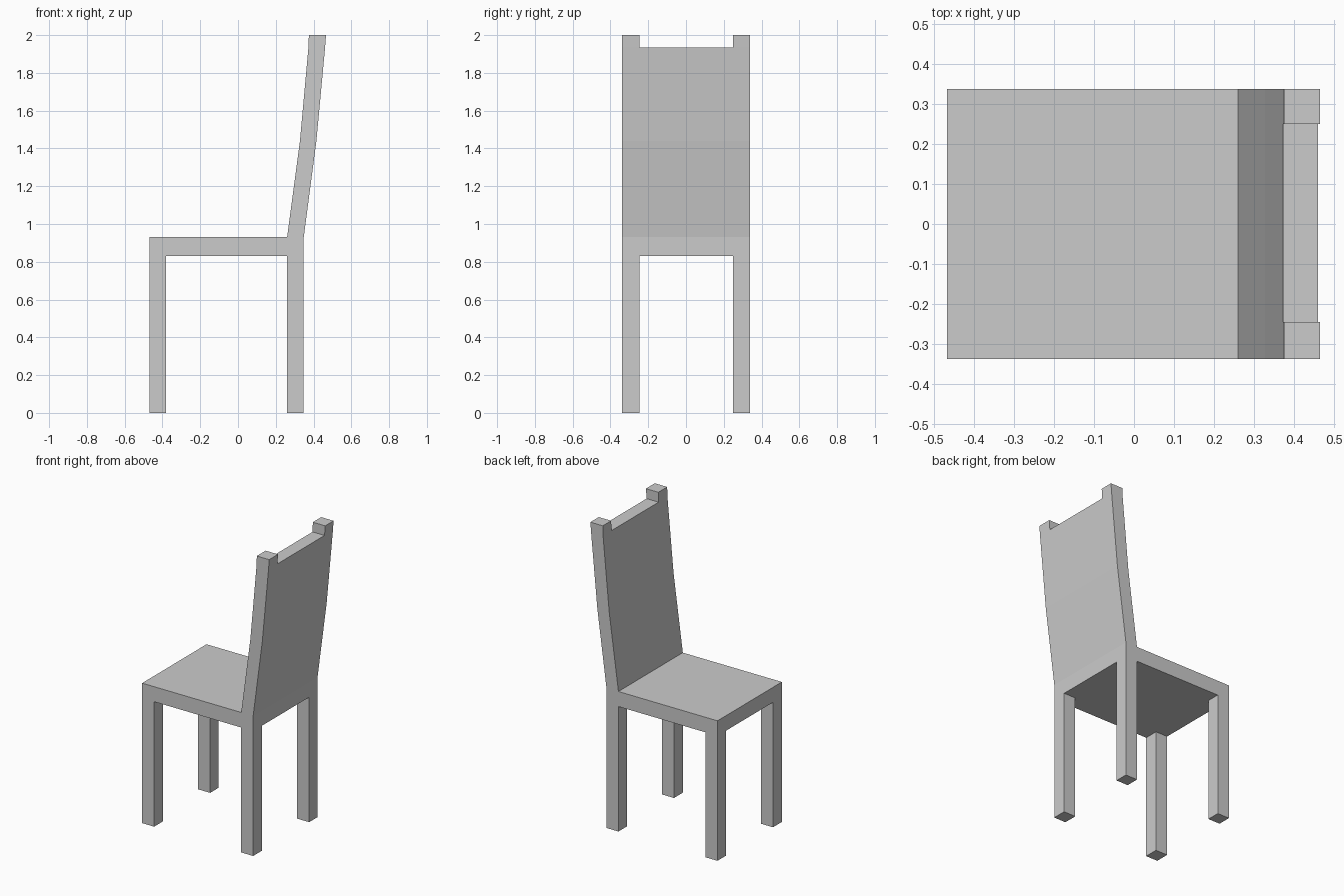
import bpy
import bmesh

if "Cube" in bpy.data.objects:
    bpy.data.objects.remove(bpy.data.objects["Cube"])

# Side ranges in y: full width, and the two slightly different rail widths
FULL = (-0.338, 0.338)
RAILS = {"left": (-0.338, -0.245), "right": (0.25, 0.338)}


def extrude_profile(name, profile, y_range):
    """Extrude an x/z outline between two y positions."""
    bm = bmesh.new()
    y0, y1 = y_range
    face = bm.faces.new([bm.verts.new((x, y0, z)) for x, z in profile])
    moved = bmesh.ops.extrude_face_region(bm, geom=[face])["geom"]
    verts = [v for v in moved if isinstance(v, bmesh.types.BMVert)]
    bmesh.ops.translate(bm, verts=verts, vec=(0, y1 - y0, 0))
    bmesh.ops.recalc_face_normals(bm, faces=bm.faces)
    mesh = bpy.data.meshes.new(name)
    bm.to_mesh(mesh)
    bm.free()
    obj = bpy.data.objects.new(name, mesh)
    bpy.context.collection.objects.link(obj)
    return obj


def rect(x0, x1, z0, z1):
    return [(x0, z0), (x1, z0), (x1, z1), (x0, z1)]


# Seat slab
extrude_profile("seat", rect(-0.468, 0.348, 0.83, 0.93), FULL)

# Leaning backrest with a gentle bend
extrude_profile("backrest", [
    (0.26, 0.93), (0.348, 0.93), (0.415, 1.44), (0.461, 1.935),
    (0.373, 1.935), (0.328, 1.44)], FULL)

# Legs and the post tips above the backrest, on both sides
for side, y_range in RAILS.items():
    extrude_profile(f"front_leg_{side}", rect(-0.468, -0.38, 0, 0.83), y_range)
    extrude_profile(f"back_leg_{side}", rect(0.26, 0.348, 0, 0.83), y_range)
    extrude_profile(f"post_tip_{side}", [
        (0.373, 1.935), (0.461, 1.935), (0.466, 2.0), (0.375, 2.0)], y_range)
